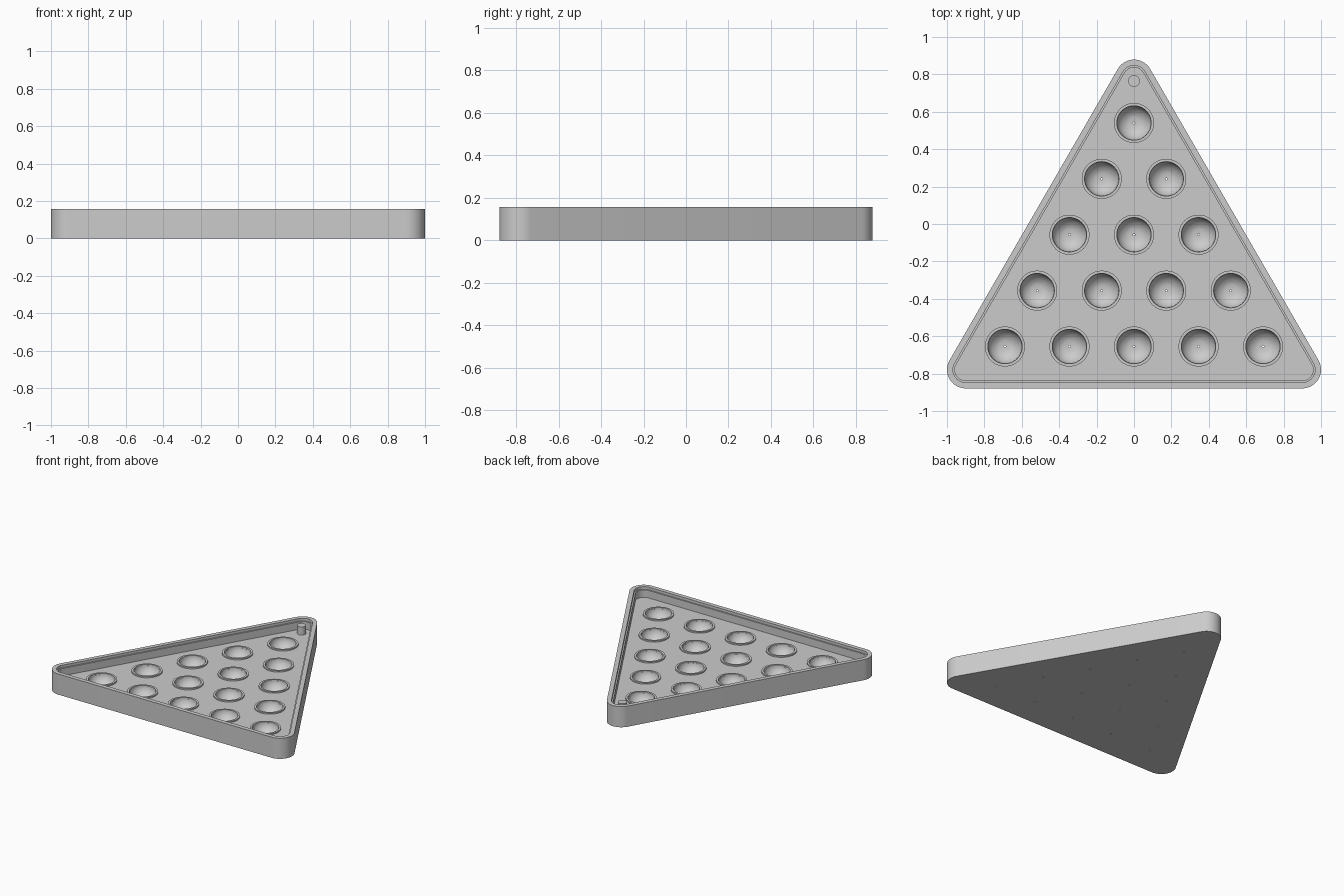
import bpy, bmesh, math
from mathutils import Vector

cube = bpy.data.objects.get("Cube")
if cube:
    bpy.data.objects.remove(cube, do_unlink=True)

GREY = (0.6, 0.6, 0.6, 1)
mat = bpy.data.materials.new("plain grey")
mat.use_nodes = True
mat.diffuse_color = GREY
mat.node_tree.nodes["Principled BSDF"].inputs["Base Color"].default_value = GREY

HEIGHT, FLOOR, CORNER = 0.157, 0.08, 0.1
LIP = FLOOR + 0.01
PITCH = 0.345


def finish(name, bm):
    bmesh.ops.recalc_face_normals(bm, faces=bm.faces)
    mesh = bpy.data.meshes.new(name)
    bm.to_mesh(mesh)
    bm.free()
    obj = bpy.data.objects.new(name, mesh)
    bpy.context.collection.objects.link(obj)
    mesh.materials.append(mat)
    return obj


def triangle(radius, steps=16):
    """Outline of the tray with corner arcs of the given radius."""
    points = []
    for mid, cx, cy in ((-150, -0.9, -0.779), (-30, 0.9, -0.779), (90, 0, 0.779)):
        for i in range(steps + 1):
            a = math.radians(mid - 60 + 120 * i / steps)
            points.append((cx + radius * math.cos(a), cy + radius * math.sin(a)))
    return points


def loft(bm, sections):
    """Closed solid through (outline, z) sections."""
    rings = [[bm.verts.new((x, y, z)) for x, y in pts] for pts, z in sections]
    for low, high in zip(rings, rings[1:]):
        for i in range(len(low)):
            j = (i + 1) % len(low)
            bm.faces.new((low[i], low[j], high[j], high[i]))
    bm.faces.new(rings[0][::-1])
    bm.faces.new(rings[-1])


def circle(cx, cy, r, n=40):
    return [(cx + r * math.cos(2 * math.pi * i / n),
             cy + r * math.sin(2 * math.pi * i / n)) for i in range(n)]


def bore(name, target, sections_list):
    """Cut a set of lofted solids out of the target."""
    bm = bmesh.new()
    for sections in sections_list:
        loft(bm, sections)
    cutter = finish(name, bm)
    cutter.hide_render = True
    mod = target.modifiers.new(name, 'BOOLEAN')
    mod.operation, mod.solver, mod.object = 'DIFFERENCE', 'EXACT', cutter
    bpy.context.view_layer.objects.active = target
    bpy.ops.object.modifier_apply(modifier=mod.name)
    bpy.data.objects.remove(cutter, do_unlink=True)


def smooth(obj):
    bpy.ops.object.select_all(action='DESELECT')
    obj.select_set(True)
    bpy.context.view_layer.objects.active = obj
    bpy.ops.object.shade_smooth_by_angle(angle=math.radians(30))


# Cup positions, five rows narrowing to the back
cups = [((i - (n - 1) / 2) * PITCH, -0.655 + (5 - n) * PITCH * 0.866)
        for n in range(5, 0, -1) for i in range(n)]

# Tray body with stepped inner wall
bm = bmesh.new()
loft(bm, [(triangle(CORNER), 0), (triangle(CORNER), HEIGHT)])
tray = finish("tray", bm)
inner, ledge = triangle(CORNER - 0.042), triangle(CORNER - 0.032)
bore("cavity", tray, [[(inner, FLOOR), (inner, HEIGHT - 0.02),
                       (ledge, HEIGHT - 0.02), (ledge, HEIGHT + 0.05)]])

# Round bowls with a flat bottom, and a pin hole under each
R, DEPTH = 0.092, 0.08
arc = [(R * math.cos(a), LIP - DEPTH * math.sin(a))
       for a in (math.radians(70 - 10 * k) for k in range(8))]
bore("bowls", tray, [[(circle(x, y, r), z) for r, z in arc] for x, y in cups])
bore("pin_holes", tray, [[(circle(x, y, 0.005, 12), z) for z in (-0.02, 0.05)]
                         for x, y in cups])
smooth(tray)

# Raised lip around each bowl
bm = bmesh.new()
profile = [(0.107, FLOOR - 0.004), (0.107, LIP), (R, LIP), (R - 0.001, FLOOR - 0.004)]
for x, y in cups:
    rings = [[bm.verts.new((px, py, z)) for px, py in circle(x, y, r)] for r, z in profile]
    for a, b in zip(rings, rings[1:] + rings[:1]):
        for i in range(len(a)):
            j = (i + 1) % len(a)
            bm.faces.new((a[i], a[j], b[j], b[i]))
smooth(finish("bowl_lips", bm))

# Locating post in the back corner
bm = bmesh.new()
post = circle(0, 0.765, 0.031, 32)
loft(bm, [(post, FLOOR - 0.004), (post, HEIGHT - 0.015)])
smooth(finish("corner_post", bm))
